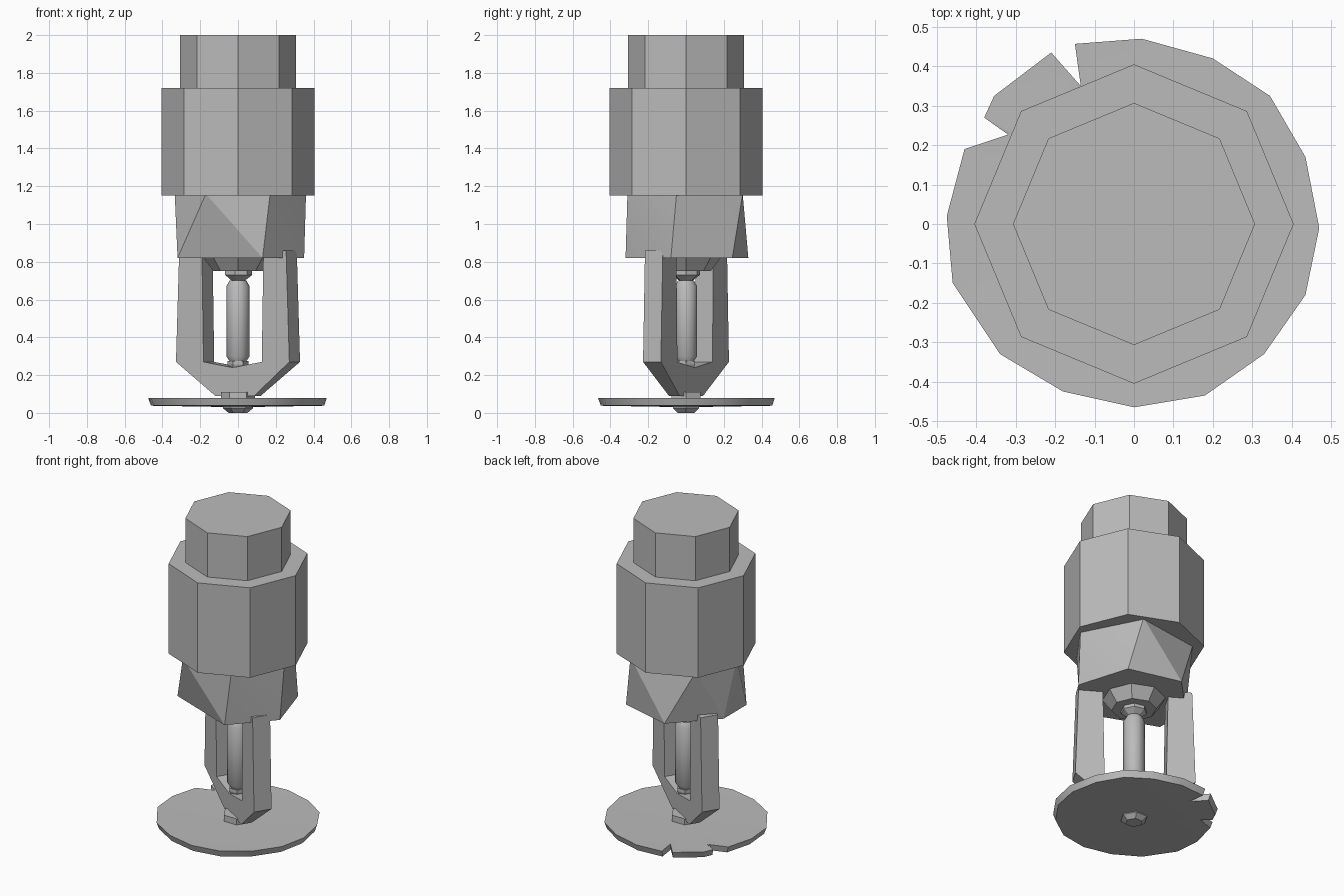
import bpy, bmesh, math
from mathutils import Matrix, Vector

cube = bpy.data.objects.get("Cube")
if cube:
    bpy.data.objects.remove(cube, do_unlink=True)

metal = bpy.data.materials.new("grey metal")
metal.use_nodes = True
GREY = (0.5, 0.5, 0.5, 1)
metal.diffuse_color = GREY
metal.node_tree.nodes["Principled BSDF"].inputs["Base Color"].default_value = GREY


def finish(name, bm, smooth=30):
    bmesh.ops.recalc_face_normals(bm, faces=bm.faces)
    mesh = bpy.data.meshes.new(name)
    bm.to_mesh(mesh)
    bm.free()
    mesh.materials.append(metal)
    ob = bpy.data.objects.new(name, mesh)
    bpy.context.collection.objects.link(ob)
    bpy.ops.object.select_all(action='DESELECT')
    ob.select_set(True)
    bpy.context.view_layer.objects.active = ob
    if smooth:
        bpy.ops.object.shade_smooth_by_angle(angle=math.radians(smooth))
    return ob


def lathe(name, profile, sides, smooth=0, turn=0):
    """Closed turned part from (radius, z) pairs."""
    bm = bmesh.new()
    rings = []
    for r, z in profile:
        angles = [math.tau * i / sides + turn for i in range(sides)]
        rings.append([bm.verts.new((r * math.cos(a), r * math.sin(a), z)) for a in angles])
    for low, high in zip(rings, rings[1:]):
        for i in range(sides):
            j = (i + 1) % sides
            bm.faces.new((low[i], low[j], high[j], high[i]))
    bm.faces.new(rings[0])
    bm.faces.new(rings[-1])
    return finish(name, bm, smooth)


# Inlet pipe and coupling
lathe("inlet_pipe", [(0.307, 1.70), (0.307, 2.0)], 8)
lathe("coupling", [(0.405, 1.15), (0.405, 1.72)], 8)

# Irregular, faceted wrench nut
bottom = [(.35, -.08), (.13, -.32), (-.32, -.15), (-.32, .08), (-.08, .33), (.25, .245)]
top = [(.36, -.05), (.17, -.31), (-.17, -.31), (-.335, -.03), (-.24, .24), (.18, .30)]
bm = bmesh.new()
for ring, z in ((bottom, 0.82), (top, 1.16)):
    for x, y in ring:
        bm.verts.new((x, y, z))
bmesh.ops.convex_hull(bm, input=bm.verts)
finish("wrench_nut", bm, 20)

# Yoke frame: half outline mirrored, then thickened and set diagonally
half = [(.33, .86), (.35, .27), (.12, .09)]
inner = [(0, .24), (.18, .27), (.19, .86)]
outline = half + [(-r, z) for r, z in reversed(half)]
outline += [(-r, z) for r, z in reversed(inner)] + inner[1:]
bm = bmesh.new()
front = bm.faces.new([bm.verts.new((r, -.055, z)) for r, z in outline])
move = bmesh.ops.extrude_face_region(bm, geom=[front])
bmesh.ops.translate(bm, vec=(0, .11, 0),
                    verts=[v for v in move["geom"] if isinstance(v, bmesh.types.BMVert)])
for v in bm.verts:
    if v.co.z < 0.1:
        v.co.y *= 0.6
bmesh.ops.rotate(bm, verts=bm.verts, matrix=Matrix.Rotation(math.radians(-31), 3, 'Z'))
finish("yoke_frame", bm, 0)

# Outlet seat, cap, glass bulb and its lower socket
lathe("outlet_seat", [(.13, .75), (.19, .83)], 8)
lathe("outlet_cap", [(.03, .695), (.075, .73), (.075, .755)], 7)
lathe("glass_bulb", [(.035, .26), (.062, .30), (.062, .67), (.045, .70)], 10, 50)
lathe("bulb_socket", [(.04, .22), (.055, .255), (.055, .275)], 6)

# Notched deflector plate
rim = [(.47, -.01), (.435, .17), (.345, .325), (.2, .42), (.02, .47), (-.15, .457),
       (-.135, .35), (-.21, .435), (-.355, .325), (-.38, .27), (-.31, .23), (-.43, .19), (-.475, .02),
       (-.46, -.15), (-.34, -.33), (-.18, -.425), (0, -.465), (.18, -.435),
       (.33, -.33), (.435, -.18)]
bm = bmesh.new()
upper = [bm.verts.new((x, y, .078)) for x, y in rim]
lower = [bm.verts.new((x * .97, y * .97, .038)) for x, y in rim]
hub_top = bm.verts.new((0, 0, .07))
hub_low = bm.verts.new((0, 0, .03))
for i in range(len(rim)):
    j = (i + 1) % len(rim)
    bm.faces.new((upper[i], upper[j], lower[j], lower[i]))
    bm.faces.new((upper[j], upper[i], hub_top))
    bm.faces.new((lower[i], lower[j], hub_low))
finish("deflector_plate", bm, 30)

# Mounting boss and screw under the plate
lathe("yoke_boss", [(.09, .06), (.09, .11)], 6)
lathe("deflector_screw", [(.05, 0), (.08, .025), (.08, .04)], 6)
